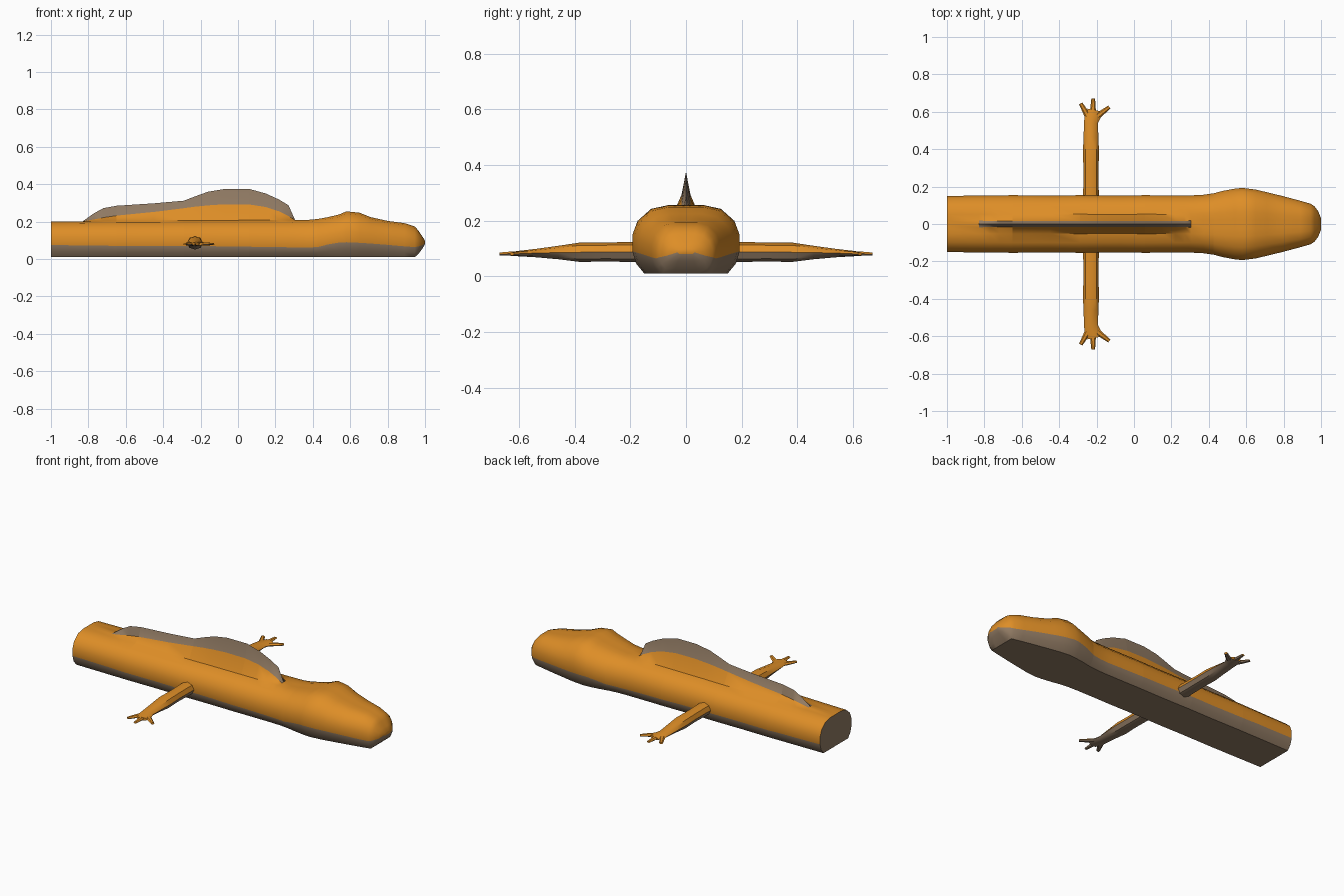
import bpy, bmesh, math
from mathutils import Vector


def material(name, rgb):
    m = bpy.data.materials.new(name)
    m.diffuse_color = (*rgb, 1)
    return m


ORANGE = material("orange skin", (0.73, 0.27, 0.02))
BROWN = material("brown belly and fin", (0.28, 0.195, 0.125))
RED = material("red eye", (0.60, 0.008, 0.01))


def finish(bm, name, mats, mirror=False, angle=40):
    bmesh.ops.recalc_face_normals(bm, faces=bm.faces)
    me = bpy.data.meshes.new(name)
    bm.to_mesh(me)
    bm.free()
    ob = bpy.data.objects.new(name, me)
    bpy.context.collection.objects.link(ob)
    for m in mats:
        me.materials.append(m)
    if mirror:
        mod = ob.modifiers.new("mirror", 'MIRROR')
        mod.use_axis = (False, True, False)
        mod.use_mirror_merge = False
    bpy.ops.object.select_all(action='DESELECT')
    bpy.context.view_layer.objects.active = ob
    ob.select_set(True)
    bpy.ops.object.shade_smooth_by_angle(angle=math.radians(angle))
    return ob


# Body cross-section: bottom, belly line, back and dorsal fin
def section(x, w, b, m, t, fb, ft):
    h = t - m
    fin = ft > t
    right = [(0.40 * w, b), (0.78 * w, b), (0.93 * w, b + 0.45 * (m - b)),
             (w, m), (w, m + 0.35 * h), (0.9 * w, m + 0.66 * h),
             (0.65 * w, m + 0.92 * h), (0.34 * w, t),
             (0.016, fb) if fin else (0.12 * w, t)]
    left = [(-y, z) for y, z in reversed(right)]
    return [Vector((x, y, z)) for y, z in right + [(0, ft)] + left]


def body_part(name, rows, cap_start=None, cap_end=None):
    bm = bmesh.new()
    rings = [[bm.verts.new(p) for p in section(*r)] for r in rows]
    n = len(rings[0])
    for i in range(len(rings) - 1):
        has_fin = max(rows[i][6] - rows[i][4], rows[i + 1][6] - rows[i + 1][4]) > 0
        for j in range(n):
            k = (j + 1) % n
            f = bm.faces.new((rings[i][j], rings[i][k], rings[i + 1][k], rings[i + 1][j]))
            belly = j < 3 or j >= n - 4
            fin = has_fin and j in (8, 9)
            f.material_index = 1 if belly or fin else 0
    for ring, mat in ((rings[0], cap_start), (rings[-1], cap_end)):
        if mat is not None:
            bm.faces.new(ring).material_index = mat
    return finish(bm, name, [ORANGE, BROWN])


# rows: x, half width, bottom, belly line, back, fin base, fin top
body = [
    (-1.00, 0.150, 0.01, 0.075, 0.200, 0.200, 0.200),
    (-0.83, 0.152, 0.01, 0.073, 0.202, 0.202, 0.202),
    (-0.77, 0.153, 0.01, 0.073, 0.203, 0.212, 0.245),
    (-0.72, 0.153, 0.01, 0.072, 0.204, 0.222, 0.272),
    (-0.65, 0.154, 0.01, 0.070, 0.205, 0.232, 0.285),
    (-0.45, 0.152, 0.01, 0.070, 0.205, 0.252, 0.298),
    (-0.29, 0.154, 0.01, 0.070, 0.206, 0.272, 0.312),
    (-0.23, 0.153, 0.01, 0.070, 0.206, 0.280, 0.335),
    (-0.16, 0.152, 0.01, 0.069, 0.207, 0.287, 0.360),
    (-0.07, 0.152, 0.01, 0.068, 0.207, 0.293, 0.375),
    (0.06, 0.154, 0.01, 0.066, 0.208, 0.292, 0.375),
    (0.15, 0.153, 0.01, 0.065, 0.208, 0.278, 0.350),
    (0.22, 0.153, 0.01, 0.064, 0.208, 0.255, 0.318),
    (0.27, 0.153, 0.01, 0.063, 0.208, 0.230, 0.288),
    (0.305, 0.153, 0.01, 0.062, 0.209, 0.209, 0.209),
    (0.37, 0.156, 0.01, 0.062, 0.209, 0.209, 0.209),
    (0.425, 0.164, 0.01, 0.064, 0.214, 0.214, 0.214)]
head = [
    body[-1],
    (0.48, 0.178, 0.01, 0.078, 0.224, 0.224, 0.224),
    (0.54, 0.189, 0.01, 0.088, 0.238, 0.238, 0.238),
    (0.58, 0.193, 0.01, 0.090, 0.255, 0.255, 0.255),
    (0.65, 0.184, 0.01, 0.087, 0.248, 0.248, 0.248),
    (0.71, 0.170, 0.01, 0.083, 0.224, 0.224, 0.224),
    (0.80, 0.148, 0.01, 0.076, 0.204, 0.204, 0.204),
    (0.89, 0.124, 0.01, 0.068, 0.192, 0.192, 0.192),
    (0.945, 0.108, 0.01, 0.064, 0.174, 0.174, 0.174),
    (0.965, 0.095, 0.028, 0.068, 0.152, 0.152, 0.152),
    (0.985, 0.068, 0.055, 0.074, 0.122, 0.122, 0.122),
    (1.00, 0.030, 0.080, 0.086, 0.098, 0.098, 0.098)]
body_part("tail_segment", body[:5], cap_start=1)
body_part("rear_body", body[4:7])
body_part("middle_body", body[6:11])
body_part("shoulder_body", body[10:])
body_part("head", head, cap_end=0)


# Tapered limbs made of oval rings along a path
def tube(bm, rows, sides=8):
    rings = []
    for i, (x, y, z, a, b) in enumerate(rows):
        p, q = rows[max(i - 1, 0)], rows[min(i + 1, len(rows) - 1)]
        side = Vector((q[1] - p[1], p[0] - q[0], 0)).normalized()
        rings.append([bm.verts.new(Vector((x, y, z)) + side * a * math.cos(t)
                                   + Vector((0, 0, b * math.sin(t))))
                      for t in (2 * math.pi * k / sides for k in range(sides))])
    for r, s in zip(rings, rings[1:]):
        for j in range(sides):
            k = (j + 1) % sides
            bm.faces.new((r[j], r[k], s[k], s[j]))
    bm.faces.new(rings[0])
    bm.faces.new(rings[-1])


def color_underside(bm):
    bmesh.ops.recalc_face_normals(bm, faces=bm.faces)
    for f in bm.faces:
        f.material_index = 1 if f.normal.z < -0.1 else 0


# Arms, each reaching sideways from the body
bm = bmesh.new()
tube(bm, [(-0.23, 0.10, 0.087, 0.044, 0.036), (-0.23, 0.20, 0.087, 0.041, 0.036),
          (-0.23, 0.29, 0.087, 0.040, 0.034), (-0.23, 0.38, 0.086, 0.043, 0.035),
          (-0.23, 0.46, 0.085, 0.040, 0.024), (-0.23, 0.54, 0.083, 0.037, 0.015),
          (-0.222, 0.575, 0.082, 0.043, 0.012), (-0.215, 0.61, 0.081, 0.034, 0.009)])
color_underside(bm)
finish(bm, "arms", [ORANGE, BROWN], mirror=True)

# Three splayed fingers per hand
bm = bmesh.new()
for base, tip in (((-0.243, 0.57), (-0.285, 0.645)), ((-0.220, 0.58), (-0.218, 0.67)),
                  ((-0.205, 0.57), (-0.132, 0.625))):
    mid = [(u + v) / 2 for u, v in zip(base, tip)]
    tube(bm, [(*base, 0.082, 0.018, 0.010), (*mid, 0.081, 0.014, 0.009),
              (*tip, 0.080, 0.010, 0.006)], 6)
color_underside(bm)
finish(bm, "fingers", [ORANGE, BROWN], mirror=True)

# Eyes set in the sides of the head
bm = bmesh.new()
bmesh.ops.create_uvsphere(bm, u_segments=10, v_segments=6, radius=1)
for v in bm.verts:
    v.co = Vector((0.612 + 0.036 * v.co.x, 0.133 + 0.020 * v.co.y - 0.005 * v.co.z,
                   0.203 + 0.023 * v.co.z))
finish(bm, "eyes", [RED], mirror=True)
